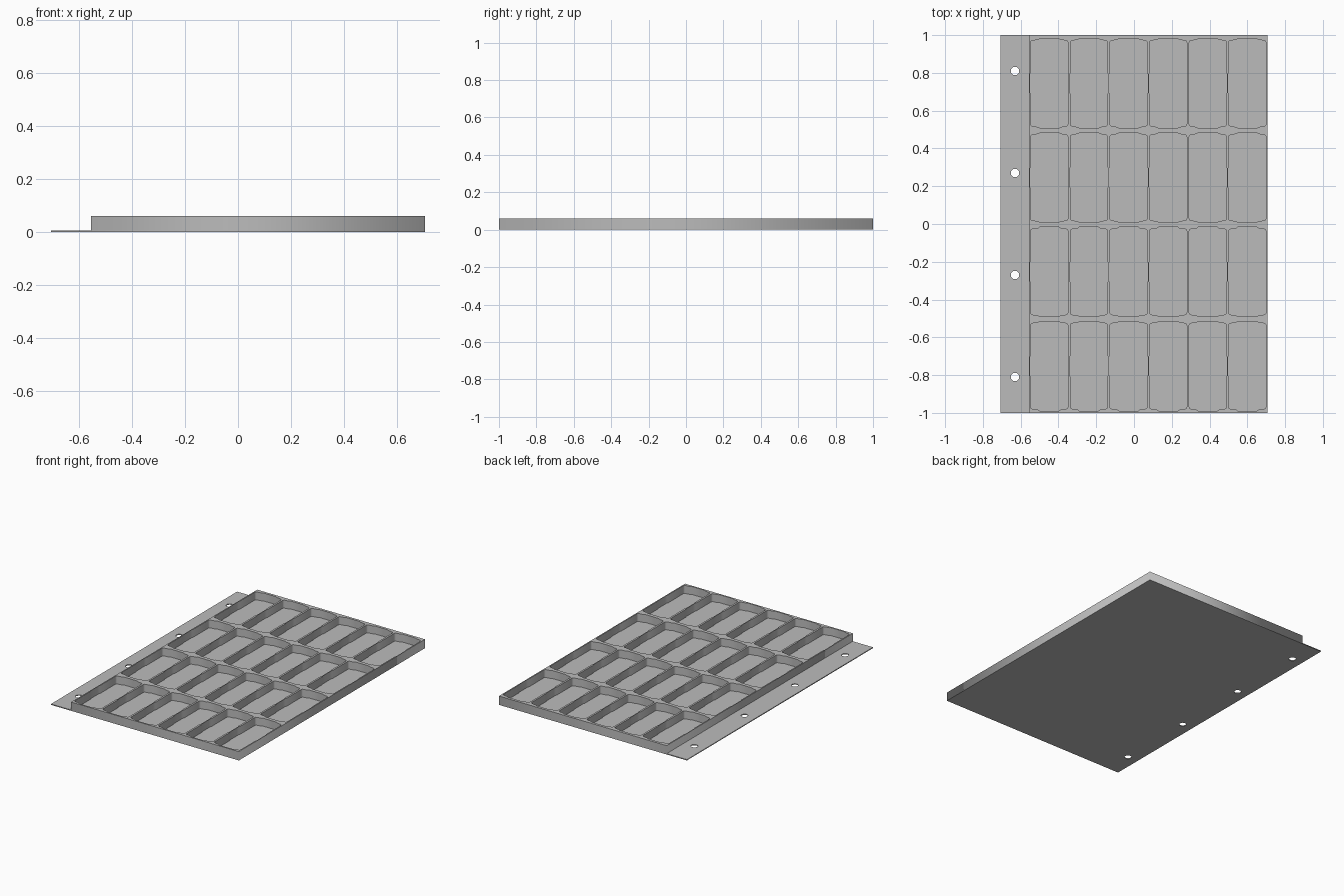
import bpy
import math

cube = bpy.data.objects.get("Cube")
if cube:
    bpy.data.objects.remove(cube, do_unlink=True)

grey = bpy.data.materials.new("light_grey")
grey.use_nodes = True
colour = (0.5, 0.5, 0.5, 1)
grey.diffuse_color = colour
grey.node_tree.nodes["Principled BSDF"].inputs["Base Color"].default_value = colour


def rectangle(x0, x1, y0, y1):
    return [(x0, y0), (x1, y0), (x1, y1), (x0, y1)]


def circle(cx, cy, r, n=32):
    return [(cx + r * math.cos(math.tau * i / n), cy + r * math.sin(math.tau * i / n))
            for i in range(n)]


def slab(name, loops, z0, z1):
    """Extrude an outline, with any inner loops left open as holes."""
    curve = bpy.data.curves.new(name, 'CURVE')
    curve.dimensions = '2D'
    curve.fill_mode = 'BOTH'
    curve.extrude = (z1 - z0) / 2
    for loop in loops:
        spline = curve.splines.new('POLY')
        spline.points.add(len(loop) - 1)
        for point, (x, y) in zip(spline.points, loop):
            point.co = (x, y, 0, 1)
        spline.use_cyclic_u = True
    obj = bpy.data.objects.new(name, curve)
    bpy.context.collection.objects.link(obj)
    obj.location.z = (z0 + z1) / 2
    bpy.ops.object.select_all(action='DESELECT')
    obj.select_set(True)
    bpy.context.view_layer.objects.active = obj
    bpy.ops.object.convert(target='MESH')
    obj = bpy.context.object
    obj.name = name
    obj.data.materials.clear()
    obj.data.materials.append(grey)
    return obj


# One quarter of a pocket: relieved side, rounded corner, relieved end
QUARTER = [(0.1025, 0.05), (0.0985, 0.054), (0.0985, 0.216), (0.096, 0.223),
           (0.089, 0.2265), (0.058, 0.231), (0.05, 0.2375)]


def pocket(cx, cy):
    right = [(x, -y) for x, y in reversed(QUARTER)] + QUARTER
    left = [(-x, -y) for x, y in right]
    return [(cx + x, cy + y) for x, y in right + left]


# Thin base sheet with binder holes along its left margin
holes = [circle(-0.63, (i - 1.5) * 0.54, 0.022) for i in range(4)]
slab("base_sheet", [rectangle(-0.707, 0.707, -1, 1)] + holes, 0, 0.006)

# Raised grid of pocket walls
pockets = [pocket(0.076 + (i - 2.5) * 0.2097, -0.004 + (j - 1.5) * 0.499)
           for i in range(6) for j in range(4)]
slab("pocket_walls", [rectangle(-0.555, 0.707, -1, 1)] + pockets, 0.004, 0.06)
